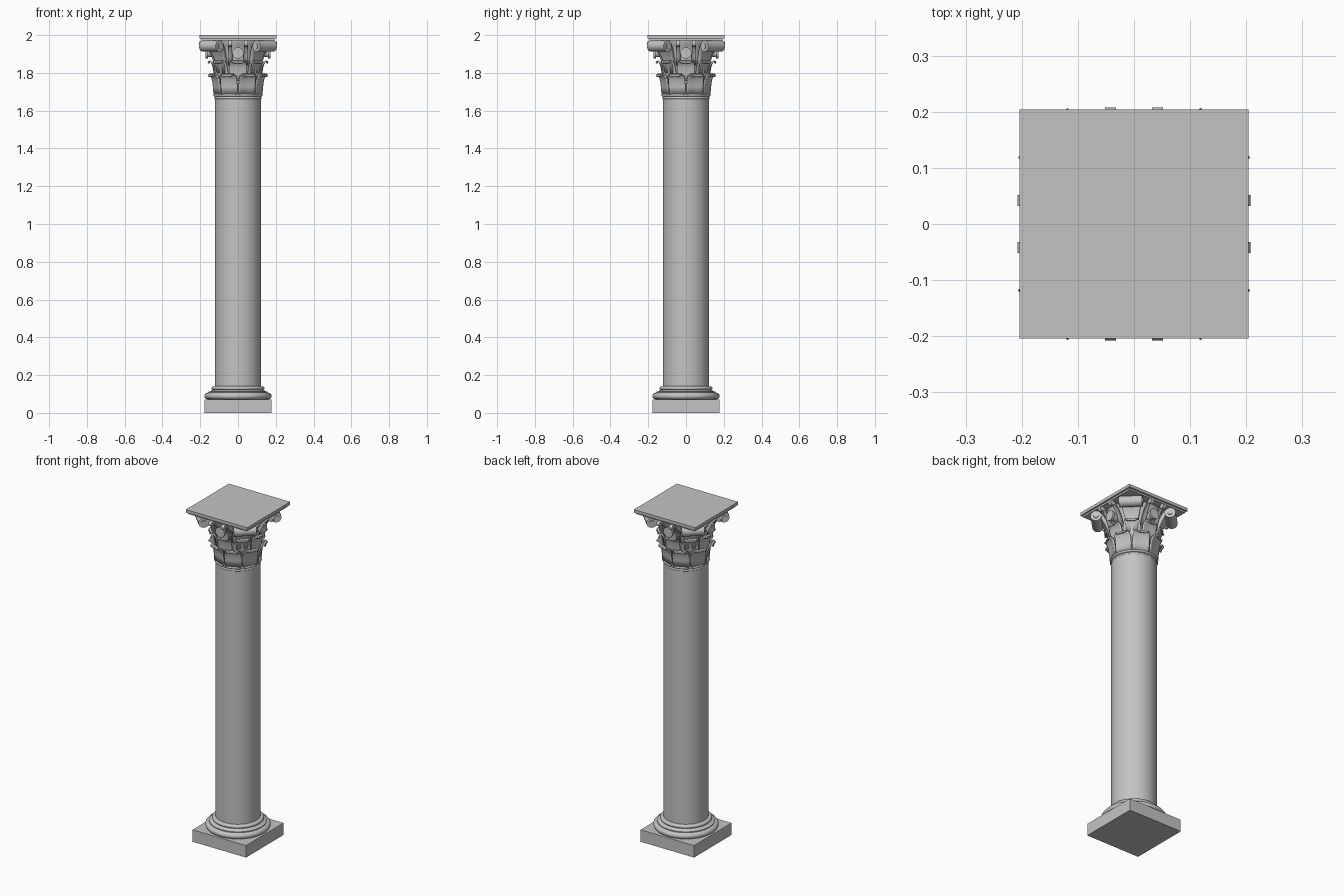
import bpy, bmesh, math
from mathutils import Matrix, Vector

if "Cube" in bpy.data.objects:
    bpy.data.objects.remove(bpy.data.objects["Cube"])

stone = bpy.data.materials.new("grey stone")
stone.use_nodes = True
stone.diffuse_color = (0.55, 0.55, 0.55, 1)
stone.node_tree.nodes["Principled BSDF"].inputs["Base Color"].default_value = stone.diffuse_color


def finish(name, bm, angle=35):
    bmesh.ops.recalc_face_normals(bm, faces=bm.faces)
    mesh = bpy.data.meshes.new(name)
    bm.to_mesh(mesh)
    bm.free()
    obj = bpy.data.objects.new(name, mesh)
    bpy.context.collection.objects.link(obj)
    mesh.materials.append(stone)
    bpy.ops.object.select_all(action='DESELECT')
    obj.select_set(True)
    bpy.context.view_layer.objects.active = obj
    bpy.ops.object.shade_smooth_by_angle(angle=math.radians(angle))
    return obj


def slab(name, half, z0, z1):
    bm = bmesh.new()
    bmesh.ops.create_cube(bm, size=1, matrix=Matrix.Translation((0, 0, (z0 + z1) / 2))
                          @ Matrix.Diagonal((2 * half, 2 * half, z1 - z0, 1)))
    return finish(name, bm)


def lathe(name, profile, sides=48):
    bm = bmesh.new()
    rings = [[bm.verts.new((r * math.cos(math.tau * i / sides), r * math.sin(math.tau * i / sides), z))
              for i in range(sides)] for r, z in profile]
    for low, high in zip(rings, rings[1:]):
        for i in range(sides):
            j = (i + 1) % sides
            bm.faces.new((low[i], low[j], high[j], high[i]))
    bm.faces.new(rings[0])
    bm.faces.new(rings[-1])
    return finish(name, bm)


def bulge(r, z, h, d):
    """Half-round moulding of height h and projection d."""
    return [(r + d * math.sin(math.pi * k / 8), z + h / 2 - h / 2 * math.cos(math.pi * k / 8))
            for k in range(9)]


def ribbons(name, path, angles, thick, rim=0.0, wrap=False, shift=0.0):
    """Bands following (radius, height, half width), repeated round the axis."""
    bm = bmesh.new()
    steps = [-1, -0.85, -0.7, 0, 0.7, 0.85, 1]
    for a in angles:
        rows = []
        for r, z, w in path:
            row = []
            for s in steps:
                rr = r + (rim if abs(s) > 0.8 else 0)
                if wrap:
                    t = a + s * w / r
                    row.append(bm.verts.new((rr * math.cos(t), rr * math.sin(t), z)))
                else:
                    p = Matrix.Rotation(a, 3, 'Z') @ Vector((rr, shift + s * w, z))
                    row.append(bm.verts.new(p))
            rows.append(row)
        for p, q in zip(rows, rows[1:]):
            for k in range(len(steps) - 1):
                bm.faces.new((p[k], p[k + 1], q[k + 1], q[k]))
    obj = finish(name, bm)
    mod = obj.modifiers.new("thickness", 'SOLIDIFY')
    mod.thickness = thick
    mod.offset = 0
    return obj


def drums(name, dist, z, radius, length, angles, axis, shift=0.0, sides=20):
    """Cylinders round the capital; axis is 'X' (facing out) or 'Y' (tangent)."""
    bm = bmesh.new()
    turn = Matrix.Rotation(math.pi / 2, 4, 'Y' if axis == 'X' else 'X')
    for a in angles:
        m = Matrix.Rotation(a, 4, 'Z') @ Matrix.Translation((dist, shift, z)) @ turn
        bmesh.ops.create_cone(bm, cap_ends=True, segments=sides, radius1=radius,
                              radius2=radius, depth=length, matrix=m)
    return finish(name, bm)


eighths = [math.tau * i / 8 for i in range(8)]
between = [a + math.tau / 16 for a in eighths]
sides4 = eighths[0::2]
corners = eighths[1::2]

# Base
slab("plinth", 0.178, 0, 0.072)
lathe("base_mouldings", bulge(0.16, 0.072, 0.035, 0.018) + [(0.157, 0.107), (0.157, 0.112)]
      + [(0.145, 0.115), (0.138, 0.122)] + bulge(0.132, 0.122, 0.017, 0.009) + [(0.122, 0.142)])

# Shaft and neck ring
lathe("shaft", [(0.123, 0.13), (0.123, 1.665)])
lathe("neck_ring", bulge(0.117, 1.66, 0.015, 0.008) + bulge(0.122, 1.675, 0.014, 0.008))

# Capital core
lathe("capital_bell", [(0.116, 1.68), (0.115, 1.78), (0.117, 1.85), (0.124, 1.9),
                       (0.138, 1.945), (0.15, 1.965), (0.15, 1.98)])

# Two tiers of leaves
leaf = [(0.122, 0, 0.044), (0.125, 0.04, 0.046), (0.13, 0.075, 0.046), (0.137, 0.094, 0.044),
        (0.147, 0.105, 0.038), (0.153, 0.102, 0.031), (0.155, 0.094, 0.024)]
ribbons("lower_leaves", [(r, z + 1.687, w) for r, z, w in leaf], between, 0.008, 0.004, True)
ribbons("upper_leaves", [(r, z + 1.757, w) for r, z, w in leaf], eighths, 0.008, 0.004, True)

# Corner volutes: stalk and rolled scroll
ribbons("volute_stalks", [(0.118, 1.8, 0.03), (0.13, 1.87, 0.035), (0.148, 1.91, 0.045),
                          (0.17, 1.945, 0.055), (0.194, 1.966, 0.062)], corners, 0.02)
drums("volute_scrolls", 0.2, 1.942, 0.03, 0.125, corners, 'Y')
drums("volute_eyes", 0.2, 1.942, 0.014, 0.135, corners, 'Y', sides=12)

# Small paired curls on each face
for side, s in (("left", 1), ("right", -1)):
    ribbons(side + "_curl_stalks", [(0.12, 1.84, 0.012), (0.135, 1.89, 0.012), (0.155, 1.93, 0.01),
                                    (0.18, 1.962, 0.009), (0.195, 1.967, 0.009)],
            sides4, 0.01, shift=0.042 * s)
    drums(side + "_curls", 0.194, 1.955, 0.014, 0.02, sides4, 'Y', 0.042 * s, 12)

# Rosette on each face
drums("rosette_stems", 0.14, 1.905, 0.022, 0.05, sides4, 'X')
drums("rosettes", 0.165, 1.905, 0.03, 0.014, sides4, 'X')

# Abacus
slab("abacus_fillet", 0.194, 1.972, 1.984)
slab("abacus", 0.204, 1.982, 2.0)
